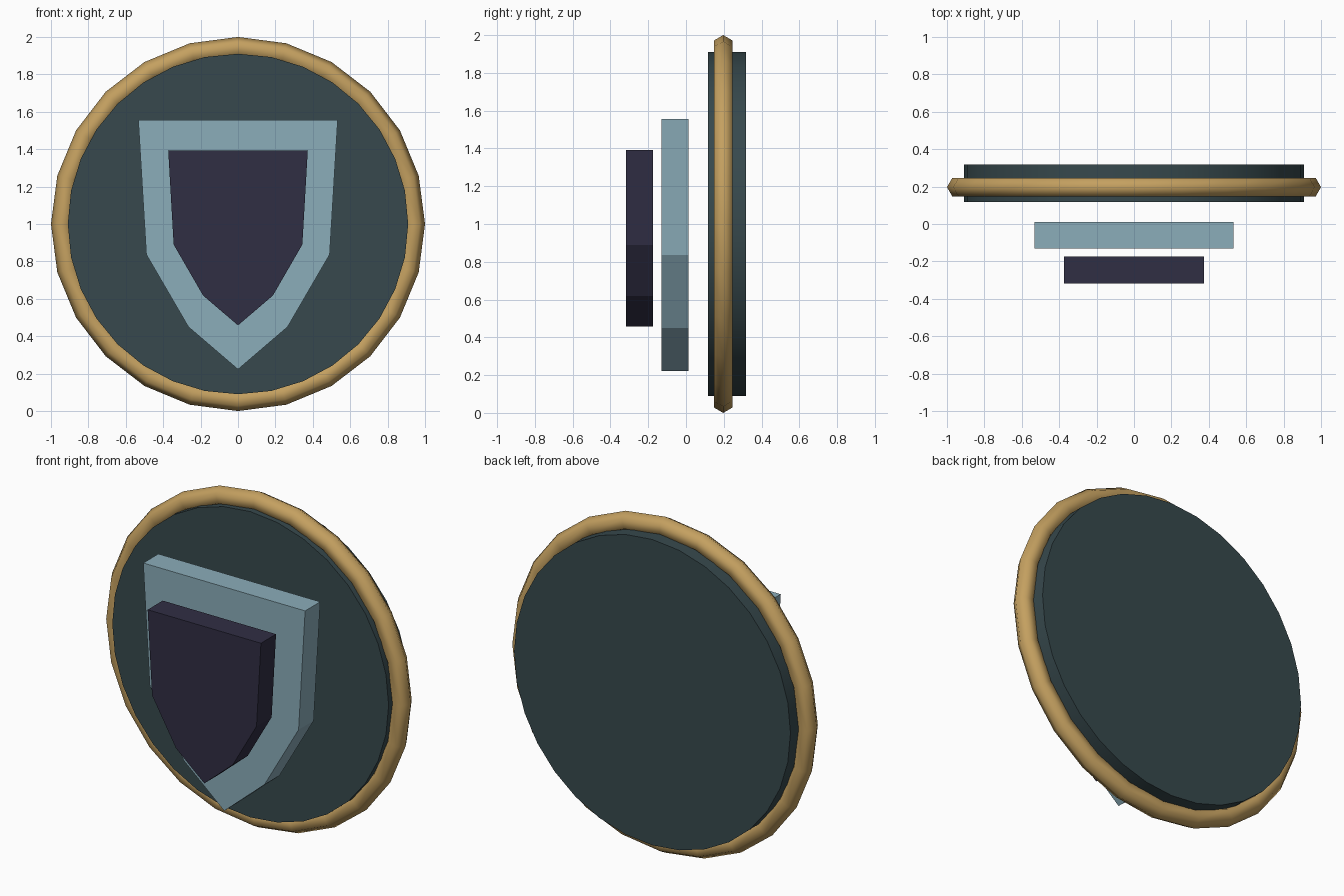
import bpy
import bmesh
import math

if "Cube" in bpy.data.objects:
    bpy.data.objects.remove(bpy.data.objects["Cube"])


def material(name, rgb):
    # 8-bit sRGB to linear
    lin = [(c / 255 / 12.92) if c < 10 else ((c / 255 + 0.055) / 1.055) ** 2.4 for c in rgb]
    m = bpy.data.materials.new(name)
    m.diffuse_color = (*lin, 1)
    m.use_nodes = True
    m.node_tree.nodes["Principled BSDF"].inputs["Base Color"].default_value = m.diffuse_color
    return m


slate = material("dark slate", (55, 73, 77))
gold = material("gold", (196, 160, 96))
pale_blue = material("pale blue", (139, 173, 186))
navy = material("dark navy", (48, 46, 68))


def shield(name, half_profile, y_front, y_back, mat):
    """Extrude a mirrored half outline (x, z), listed from top corner to tip."""
    outline = half_profile + [(-x, z) for x, z in reversed(half_profile[:-1])]
    bm = bmesh.new()
    face = bm.faces.new([bm.verts.new((x, y_front, z)) for x, z in outline])
    ext = bmesh.ops.extrude_face_region(bm, geom=[face], use_keep_orig=True)
    verts = [v for v in ext["geom"] if isinstance(v, bmesh.types.BMVert)]
    bmesh.ops.translate(bm, verts=verts, vec=(0, y_back - y_front, 0))
    bmesh.ops.recalc_face_normals(bm, faces=bm.faces)
    mesh = bpy.data.meshes.new(name)
    bm.to_mesh(mesh)
    bm.free()
    mesh.materials.append(mat)
    obj = bpy.data.objects.new(name, mesh)
    bpy.context.collection.objects.link(obj)


# Round backing plate
bpy.ops.mesh.primitive_cylinder_add(vertices=32, radius=0.91, depth=0.2,
                                    location=(0, 0.217, 1), rotation=(math.pi / 2, 0, 0))
plate = bpy.context.object
plate.name = "backing_disc"
plate.data.materials.append(slate)
bpy.ops.object.shade_smooth_by_angle(angle=math.radians(30))

# Hexagonal-section rim around the plate
bpy.ops.mesh.primitive_torus_add(major_segments=24, minor_segments=6,
                                 major_radius=0.943, minor_radius=0.057,
                                 location=(0, 0.197, 1), rotation=(math.pi / 2, 0, 0))
rim = bpy.context.object
rim.name = "rim_ring"
rim.data.materials.append(gold)
bpy.ops.object.shade_smooth()

# Two floating shield plates in front of the disc
shield("outer_shield", [(0.533, 1.556), (0.49, 0.837), (0.265, 0.45), (0, 0.223)],
       -0.13, 0.012, pale_blue)
shield("inner_shield", [(0.373, 1.392), (0.344, 0.89), (0.187, 0.618), (0, 0.458)],
       -0.317, -0.175, navy)
